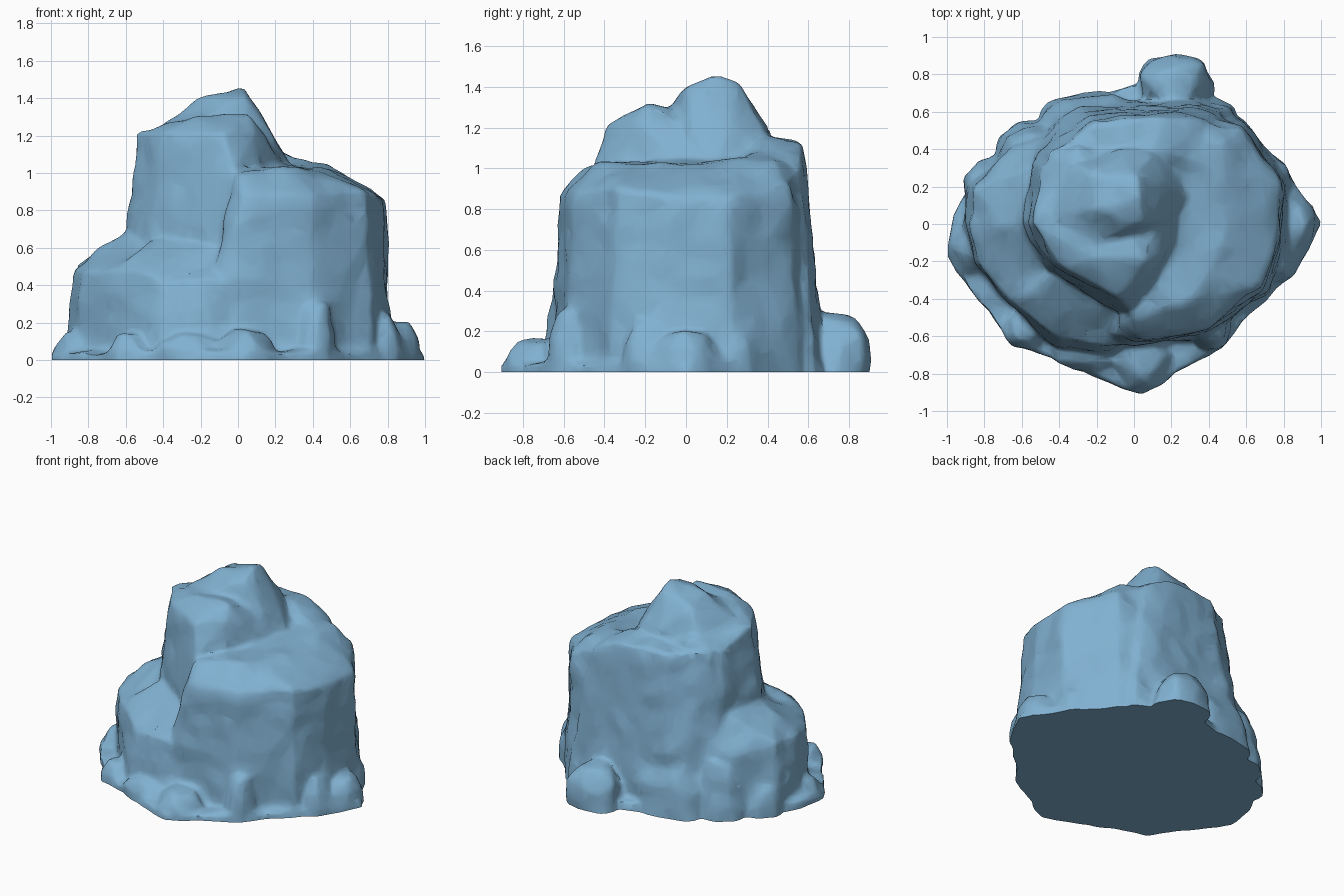
import bpy, bmesh, math, random
from mathutils import Vector, noise

random.seed(4)
cube = bpy.data.objects.get("Cube")
if cube:
    bpy.data.objects.remove(cube, do_unlink=True)

mat = bpy.data.materials.new("blue_stone")
mat.use_nodes = True
colour = (0.22, 0.44, 0.64, 1)
mat.diffuse_color = colour
mat.node_tree.nodes["Principled BSDF"].inputs["Base Color"].default_value = colour
FLOOR = -0.15

rock = bmesh.new()


def add_hull(points):
    """Wrap a closed convex chunk around the points."""
    verts = [rock.verts.new(p) for p in points]
    result = bmesh.ops.convex_hull(rock, input=verts)
    spare = {g for g in result["geom_interior"] + result["geom_unused"]
             if isinstance(g, bmesh.types.BMVert)}
    bmesh.ops.delete(rock, geom=list(spare), context="VERTS")


def add_chunk(top, spread):
    """Rock chunk: listed crown points, with walls leaning out to the ground."""
    crown = [Vector(p) for p in top]
    centre = sum(crown, Vector()) / len(crown)
    foot = []
    for p in crown:
        outward = Vector((p.x - centre.x, p.y - centre.y, 0)).normalized()
        f = p + outward * spread
        foot.append(Vector((f.x, f.y, FLOOR)))
    add_hull(crown + foot)


def add_stone(x, y, rx, ry, height):
    """Angular tapering stone half sunk in the ground."""
    points = []
    for size, low, high in [(1, FLOOR, 0), (0.93, 0.3, 0.6), (0.55, 0.8, 1)]:
        for i in range(9):
            turn = i * math.tau / 9 + random.uniform(-0.25, 0.25)
            reach = size * random.uniform(0.88, 1.04)
            z = height * random.uniform(low, high) if low > 0 else low
            points.append(Vector((x + rx * reach * math.cos(turn),
                                  y + ry * reach * math.sin(turn), z)))
    add_hull(points)


# Broad right shoulder, its near corner leaning left as it drops
add_chunk([(0, -.5, 1), (.03, -.62, .86), (-.13, -.6, .5), (.4, -.55, .88),
           (.3, -.4, 1.03), (.68, -.34, .9), (.77, -.1, .86), (.78, .2, .85),
           (.57, .5, .92), (.3, .58, 1.02), (.5, -.1, 1.02), (.48, .42, 1.04),
           (.1, .4, 1.06)], .07)
# Tall tower
add_chunk([(-.54, 0, 1.22), (-.41, -.22, 1.22), (-.02, -.47, 1), (-.08, -.39, 1.21),
           (.1, -.28, 1.23), (.22, -.1, 1.1), (-.2, -.18, 1.31), (.06, -.2, 1.32),
           (.25, .3, 1.06), (-.3, .42, 1.2), (-.5, .3, 1.12)], .14)
# Summit ridge
add_hull([Vector(p) for p in
          [(-.45, .02, 1.23), (-.2, .08, 1.4), (.03, .13, 1.45), (.02, .26, 1.42),
           (-.22, .27, 1.37), (.04, 0, 1.4), (-.08, .4, 1.2), (.1, .38, 1.17),
           (.2, .02, 1.2), (.3, .16, 1.02), (.2, .34, 1), (-.4, .35, 1.1),
           (-.2, -.1, 1.3), (-.4, -.1, .9), (.1, -.2, .9)]])
# Back wall
add_chunk([(.38, .56, 1.02), (.2, .57, 1.12), (-.2, .55, 1.13), (-.45, .38, 1.14),
           (-.5, .1, 1.1), (.1, .4, 1.16), (.4, .3, 1.04)], .2)
# Left ledge
add_chunk([(-.88, 0, .48), (-.85, .18, .5), (-.84, -.2, .47), (-.65, -.42, .48),
           (-.73, 0, .61), (-.57, 0, .7), (-.56, .28, .68), (-.65, .4, .42),
           (-.3, .5, .6), (-.2, -.3, .66)], .05)
# Low front ledge, rising into the tower foot
add_chunk([(-.62, -.44, .48), (-.5, -.54, .47), (-.38, -.63, .42), (-.16, -.66, .44),
           (-.02, -.63, .38), (-.2, -.54, .53), (-.1, -.38, .66),
           (-.48, -.28, .64)], .08)

# Boulders around the foot: x, y, half width, half depth, height
for boulder in [(.22, .74, .23, .18, .31), (.41, -.55, .14, .14, .31),
                (.85, 0, .13, .2, .21), (.76, -.18, .13, .15, .26),
                (-.86, -.13, .13, .17, .16), (-.58, -.56, .13, .13, .15),
                (.05, -.73, .17, .17, .17), (.7, .2, .17, .18, .24),
                (-.8, .2, .12, .15, .2), (-.22, .54, .34, .17, .4),
                (-.52, .4, .24, .16, .42), (-.25, -.68, .2, .12, .14)]:
    add_stone(*boulder)

# Thin rubble skirt
add_chunk([(1, 0, .03), (.88, -.22, .05), (.48, -.65, .05), (.05, -.92, .04),
           (-.18, -.82, .05), (-.68, -.62, .05), (-1, -.18, .03), (-.96, .03, .06),
           (-.84, .28, .06), (-.5, .56, .06), (0, .74, .06), (.42, .65, .06),
           (.86, .22, .06)], 0)

mesh = bpy.data.meshes.new("rock")
bmesh.ops.recalc_face_normals(rock, faces=rock.faces)
rock.to_mesh(mesh)
rock.free()
obj = bpy.data.objects.new("rock", mesh)
bpy.context.scene.collection.objects.link(obj)
bpy.context.view_layer.objects.active = obj
obj.select_set(True)

# Fuse the chunks and soften the seams
fuse = obj.modifiers.new("fuse", "REMESH")
fuse.mode = "VOXEL"
fuse.voxel_size = 0.018
soften = obj.modifiers.new("soften", "SMOOTH")
soften.factor = 0.5
soften.iterations = 5
for name in ("fuse", "soften"):
    bpy.ops.object.modifier_apply(modifier=name)

# Weathered dents, then a flat cut underside
bm = bmesh.new()
bm.from_mesh(mesh)
bm.normal_update()
moves = []
for v in bm.verts:
    broad = noise.noise(v.co * 3.2)
    fine = noise.noise(v.co * 8 + Vector((5, 2, 7)))
    moves.append(v.normal * (broad * 0.02 + fine * 0.014))
for v, move in zip(bm.verts, moves):
    v.co += move
cut = bmesh.ops.bisect_plane(bm, geom=bm.verts[:] + bm.edges[:] + bm.faces[:],
                             plane_co=(0, 0, 0), plane_no=(0, 0, 1), clear_inner=True)
rim = [g for g in cut["geom_cut"] if isinstance(g, bmesh.types.BMEdge)]
bmesh.ops.holes_fill(bm, edges=rim, sides=0)

# Centre the foot on the origin
xs = [v.co.x for v in bm.verts]
ys = [v.co.y for v in bm.verts]
middle = Vector(((max(xs) + min(xs)) / 2, (max(ys) + min(ys)) / 2, 0))
bmesh.ops.translate(bm, verts=bm.verts, vec=-middle)
bm.to_mesh(mesh)
bm.free()

# Broad facets with soft shading
facet = obj.modifiers.new("facet", "DECIMATE")
facet.ratio = 0.12
bpy.ops.object.modifier_apply(modifier="facet")
mesh.materials.clear()
mesh.materials.append(mat)
bpy.ops.object.shade_smooth_by_angle(angle=math.radians(42))
